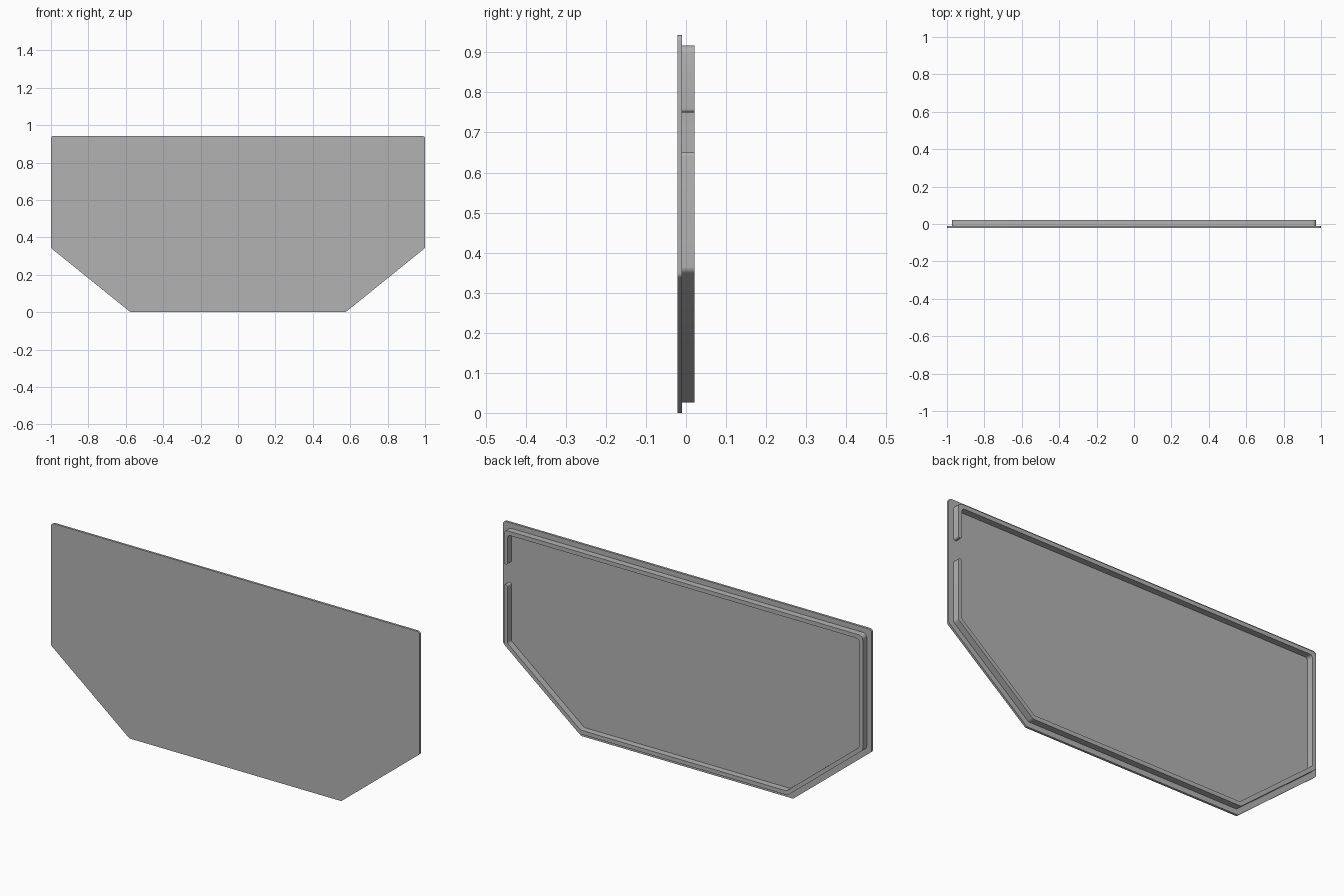
import bpy
import bmesh
import math
from mathutils import Vector

cube = bpy.data.objects.get("Cube")
if cube:
    bpy.data.objects.remove(cube, do_unlink=True)

grey = bpy.data.materials.new("plain grey")
grey.use_nodes = True
colour = (0.45, 0.45, 0.45, 1)
grey.diffuse_color = colour
grey.node_tree.nodes["Principled BSDF"].inputs["Base Color"].default_value = colour


def inset(points, d):
    """Move every side of a counter-clockwise outline inward by d."""
    result = []
    for i, p in enumerate(points):
        a = (p - points[i - 1]).normalized()
        b = (points[(i + 1) % len(points)] - p).normalized()
        na, nb = Vector((-a.y, a.x)), Vector((-b.y, b.x))
        result.append(p + (na + nb) * d / (1 + na.dot(nb)))
    return result


def rounded(points, radii, steps=6):
    """Replace each corner by an arc of the given radius."""
    result = []
    for i, p in enumerate(points):
        a = (points[i - 1] - p).normalized()
        b = (points[(i + 1) % len(points)] - p).normalized()
        half = a.angle(b) / 2
        r = radii[i]
        centre = p + (a + b).normalized() * r / math.sin(half)
        start = p + a * r / math.tan(half) - centre
        end = p + b * r / math.tan(half) - centre
        sweep = start.angle(end)
        for k in range(steps + 1):
            t = k / steps
            arc = start * math.sin((1 - t) * sweep) + end * math.sin(t * sweep)
            result.append(centre + arc / math.sin(sweep))
    return result


def extruded(name, outline, y0, y1):
    bm = bmesh.new()
    face = bm.faces.new([bm.verts.new((p.x, y0, p.y)) for p in outline])
    geom = bmesh.ops.extrude_face_region(bm, geom=[face])["geom"]
    moved = [v for v in geom if isinstance(v, bmesh.types.BMVert)]
    bmesh.ops.translate(bm, verts=moved, vec=(0, y1 - y0, 0))
    # The extrusion may drop the starting face, so close any open end
    rim = [e for e in bm.edges if e.is_boundary]
    if rim:
        bmesh.ops.contextual_create(bm, geom=rim)
    bmesh.ops.recalc_face_normals(bm, faces=bm.faces)
    mesh = bpy.data.meshes.new(name)
    bm.to_mesh(mesh)
    bm.free()
    mesh.materials.append(grey)
    obj = bpy.data.objects.new(name, mesh)
    bpy.context.collection.objects.link(obj)
    bpy.ops.object.select_all(action='DESELECT')
    obj.select_set(True)
    bpy.context.view_layer.objects.active = obj
    bpy.ops.object.shade_smooth_by_angle(angle=math.radians(30))


# Outline, counter-clockwise, starting at the upper +x corner
half = [Vector((1, 0.943)), Vector((0.575, 0)), Vector((1, 0.343))]
right_top, right_foot, right_side = half
left_top, left_foot, left_side = [Vector((-p.x, p.y)) for p in half]
outline = [right_top, left_top, left_side, left_foot, right_foot, right_side]

# Flat front panel
extruded("panel", rounded(outline, [0.015] * 6), -0.021, -0.01)

# Raised rim on the back, open at a gap on the +x side
outer = inset(outline, 0.026)
inner = inset(outline, 0.046)
gap_low, gap_high = 0.65, 0.75
xo, xi = outer[0].x, inner[0].x
strip = [Vector((xo, gap_high))] + outer + [Vector((xo, gap_low)), Vector((xi, gap_low))]
strip += inner[::-1] + [Vector((xi, gap_high))]
ends = [0.009]
radii = ends + [0.02] * 6 + ends * 2 + [0.015] * 6 + ends
extruded("back_rim", rounded(strip, radii), -0.01, 0.021)
